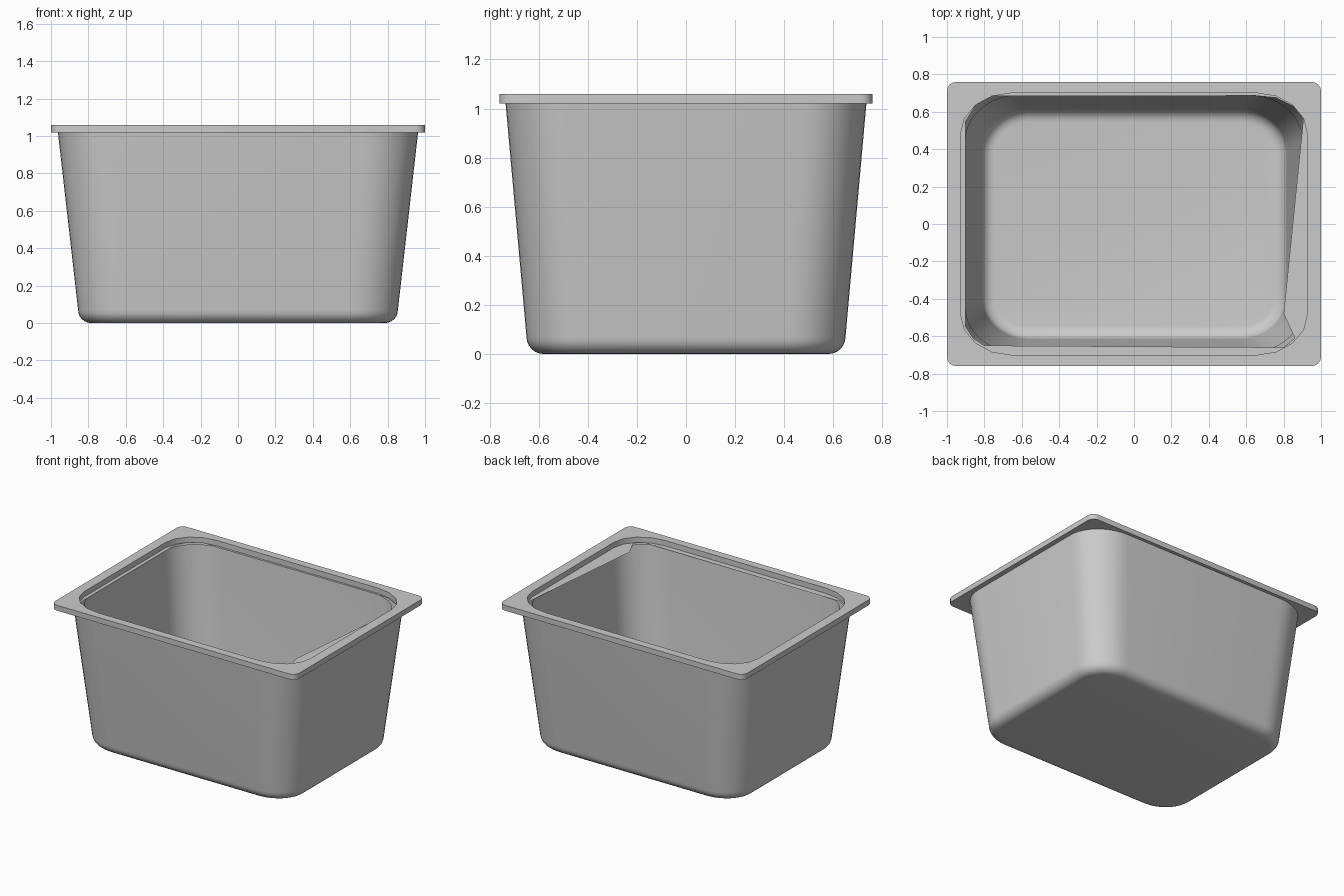
import bpy, bmesh, math

if "Cube" in bpy.data.objects:
    bpy.data.objects.remove(bpy.data.objects["Cube"])


def ring(bm, hx, hy, rx, ry, z, seg):
    """Rounded rectangle of vertices with elliptical corners."""
    verts = []
    for q, (sx, sy) in enumerate([(1, 1), (-1, 1), (-1, -1), (1, -1)]):
        for i in range(seg + 1):
            a = math.pi / 2 * (q + i / seg)
            verts.append(bm.verts.new((sx * (hx - rx) + rx * math.cos(a),
                                       sy * (hy - ry) + ry * math.sin(a), z)))
    return verts


def finish(bm, name, smooth=True):
    me = bpy.data.meshes.new(name)
    bm.to_mesh(me)
    bm.free()
    ob = bpy.data.objects.new(name, me)
    bpy.context.collection.objects.link(ob)
    bpy.context.view_layer.objects.active = ob
    ob.select_set(True)
    if smooth:
        bpy.ops.object.shade_smooth_by_angle(angle=math.radians(35))
    ob.select_set(False)
    return ob


def loft(name, specs, seg, floor=False, closed=False, inward=False):
    bm = bmesh.new()
    rings = [ring(bm, *s, seg) for s in specs]
    pairs = list(zip(rings, rings[1:]))
    if closed:
        pairs.append((rings[-1], rings[0]))
    for a, b in pairs:
        n = len(a)
        for i in range(n):
            j = (i + 1) % n
            bm.faces.new((a[i], a[j], b[j], b[i]))
    if floor:
        bm.faces.new(rings[0][::-1])
    if inward:
        bmesh.ops.reverse_faces(bm, faces=bm.faces[:])
    return finish(bm, name)


def basin(name, top, wall, z0, r, inward=False):
    """Tapered wall, filleted into a flat floor at z0."""
    specs = []
    for i in range(7):
        a = math.pi / 2 * i / 6
        d = r * (1 - math.sin(a))
        specs.append((wall[0] - d, wall[1] - d, 0.25 - d, 0.23 - d,
                      z0 + r * (1 - math.cos(a))))
    specs.append((top[0], top[1], 0.29, 0.25, 1.02))
    return loft(name, specs, 10, floor=True, inward=inward)


# Outer shell and inner lining
basin("outer_shell", (0.963, 0.735), (0.855, 0.65), 0.0, 0.07)
basin("inner_lining", (0.905, 0.69), (0.815, 0.615), 0.05, 0.07, inward=True)

# Flat rim plate with a rounded opening
hole = (0.927, 0.70, 0.27, 0.22)
plate = (1.0, 0.76, 0.05, 0.05)
loft("rim", [(*plate, 1.02), (*plate, 1.06), (*hole, 1.06), (*hole, 1.02)],
     4, closed=True)

# Uneven ledge just inside the opening
bm = bmesh.new()
outer = ring(bm, *hole, 1.02, 4)
edge = [(0.905, 0.56), (0.86, 0.625), (0.76, 0.675), (0.65, 0.686),
        (-0.76, 0.69), (-0.85, 0.63), (-0.90, 0.55), (-0.90, -0.55),
        (-0.86, -0.61), (-0.80, -0.65), (0.80, -0.66), (0.86, -0.61),
        (0.80, -0.48)]
inner = [bm.verts.new((x, y, 1.02)) for x, y in edge]
for loop in (outer, inner):
    for a, b in zip(loop, loop[1:] + loop[:1]):
        bm.edges.new((a, b))
bmesh.ops.triangle_fill(bm, use_beauty=True, edges=bm.edges[:], normal=(0, 0, 1))
finish(bm, "ledge", smooth=False)
